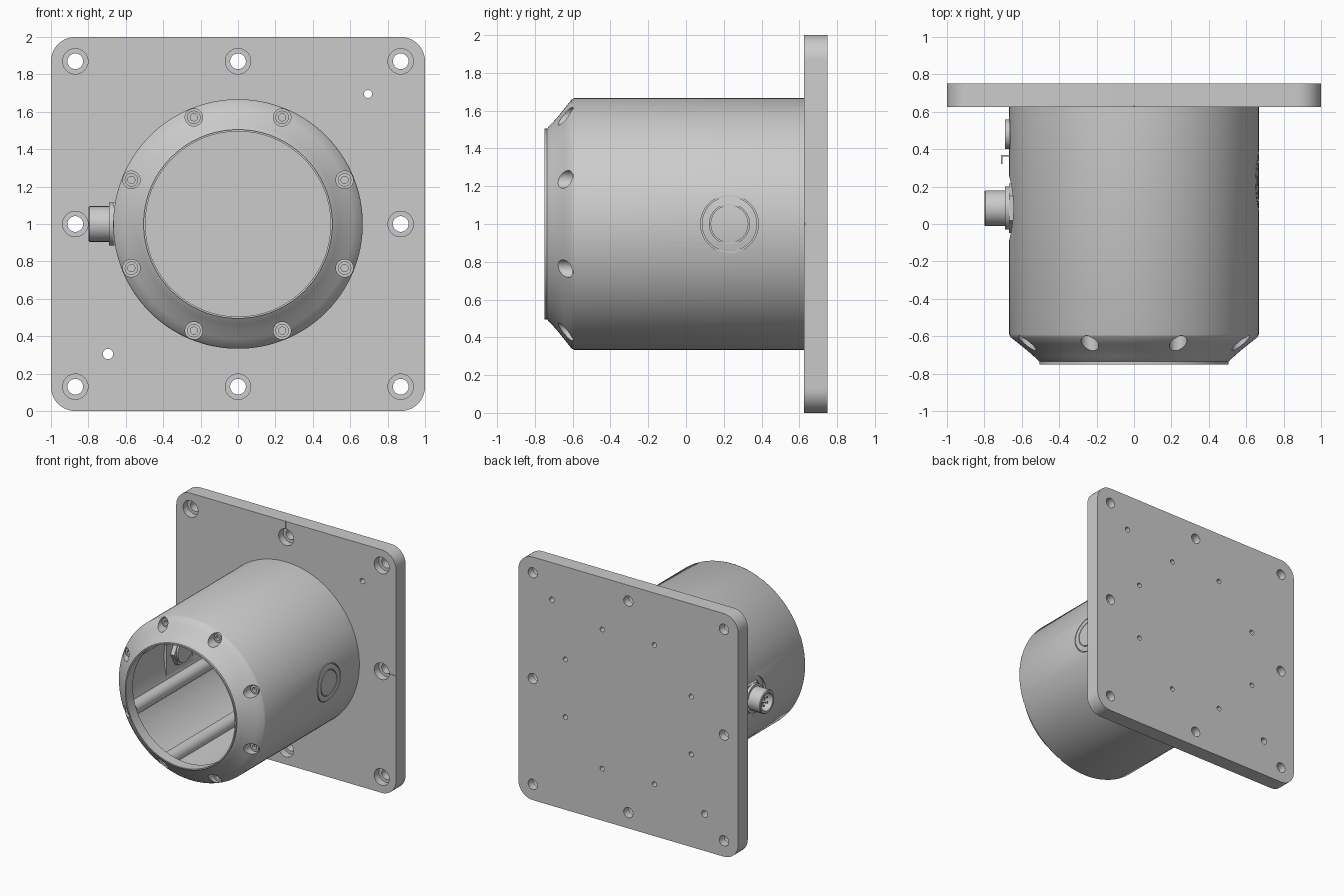
import bpy, bmesh, math
from mathutils import Vector, Matrix

if "Cube" in bpy.data.objects:
    bpy.data.objects.remove(bpy.data.objects["Cube"])

BOLT = [math.radians(22.5 + 45 * i) for i in range(8)]


def polar(r, y):
    return [(r * math.cos(a), y, 1 + r * math.sin(a)) for a in BOLT]


def finish(name, bm):
    bmesh.ops.recalc_face_normals(bm, faces=bm.faces)
    me = bpy.data.meshes.new(name)
    bm.to_mesh(me)
    bm.free()
    ob = bpy.data.objects.new(name, me)
    bpy.context.collection.objects.link(ob)
    return ob


def lathe(name, items):
    """Each item: (profile of (radius, offset), centre, axis, sides, ring?)."""
    bm = bmesh.new()
    for prof, c, axis, n, ring in items:
        rows = []
        for r, t in prof:
            row = []
            for i in range(n):
                a = 2 * math.pi * i / n
                u, v = r * math.cos(a), r * math.sin(a)
                p = (u, t, v) if axis == 'Y' else (t, u, v)
                row.append(bm.verts.new(Vector(c) + Vector(p)))
            rows.append(row)
        pairs = list(zip(rows, rows[1:]))
        if ring:
            pairs.append((rows[-1], rows[0]))
        else:
            bm.faces.new(rows[0])
            bm.faces.new(rows[-1])
        for a, b in pairs:
            for i in range(n):
                j = (i + 1) % n
                bm.faces.new((a[i], a[j], b[j], b[i]))
    return finish(name, bm)


def boxes(name, spans):
    bm = bmesh.new()
    for lo, hi in spans:
        lo, hi = Vector(lo), Vector(hi)
        m = Matrix.Translation((lo + hi) / 2) @ Matrix.Diagonal((*(hi - lo), 1))
        bmesh.ops.create_cube(bm, size=1, matrix=m)
    return finish(name, bm)


def combine(ob, other, op):
    mod = ob.modifiers.new("bool", 'BOOLEAN')
    mod.operation, mod.solver, mod.object = op, 'EXACT', other
    bpy.context.view_layer.objects.active = ob
    bpy.ops.object.modifier_apply(modifier=mod.name)
    bpy.data.objects.remove(other)


# mounting plate with rounded corners
bm = bmesh.new()
bmesh.ops.create_cube(bm, size=1, matrix=Matrix.Translation((0, 0.6875, 1))
                      @ Matrix.Diagonal((2, 0.125, 2, 1)))
edges = [e for e in bm.edges if abs(e.verts[0].co.y - e.verts[1].co.y) > 0.1]
bmesh.ops.bevel(bm, geom=edges, offset=0.13, segments=10, profile=0.5, affect='EDGES')
plate = finish("mounting_plate", bm)

# counterbored bolt holes, dowel holes and rear screw holes
bore = [(0.068, 0.6), (0.068, 0.685), (0.042, 0.685), (0.042, 0.8)]
holes = [(bore, (x, 0, 1 + z), 'Y', 32, False)
         for x in (-0.87, 0, 0.87) for z in (-0.87, 0, 0.87) if x or z]
for x, z, r in ((0.695, 1.695, 0.022), (-0.695, 0.305, 0.028)):
    holes.append(([(r, 0.6), (r, 0.8)], (x, 0, z), 'Y', 24, False))
holes += [([(0.02, 0.67), (0.02, 0.8)], p, 'Y', 20, False) for p in polar(0.62, 0)]
combine(plate, lathe("plate_holes", holes), 'DIFFERENCE')

# index grooves on the plate front
combine(plate, boxes("index_grooves", [((-0.004, 0.6, 1.94), (0.004, 0.63, 2.05)),
                                       ((0.938, 0.6, 0.996), (1.05, 0.63, 1.004))]), 'DIFFERENCE')

# hollow housing with a flared nose
body = lathe("housing", [([
    (0.667, 0.625), (0.667, -0.59), (0.66, -0.605), (0.615, -0.641), (0.57, -0.677),
    (0.535, -0.708), (0.515, -0.728), (0.505, -0.735), (0.505, -0.75), (0.495, -0.75),
    (0.495, -0.66), (0.61, -0.54), (0.61, 0.625)], (0, 0, 1), 'Y', 128, True)])

# screw bosses along the inner wall, and a flat pad behind the connector
combine(body, lathe("bosses", [([(0.055, -0.59), (0.055, 0.64)], p, 'Y', 32, False)
                               for p in polar(0.605, 0)]), 'UNION')
combine(body, boxes("connector_pad", [((-0.635, -0.09, 0.84), (-0.59, 0.26, 1.16))]), 'UNION')

# nose counterbores, connector spot face and round badge grooves
combine(body, lathe("nose_bores", [([(0.047, -0.8), (0.047, -0.57)], p, 'Y', 32, False)
                                   for p in polar(0.617, 0)]), 'DIFFERENCE')
combine(body, lathe("side_cuts", [
    ([(0.17, -0.8), (0.17, -0.645)], (0, 0.085, 1), 'X', 48, False),
    ([(0.146, 0.645), (0.153, 0.645), (0.153, 0.7), (0.146, 0.7)], (0, 0.23, 1), 'X', 64, True),
    ([(0.1, 0.652), (0.106, 0.652), (0.106, 0.7), (0.1, 0.7)], (0, 0.23, 1), 'X', 48, True),
]), 'DIFFERENCE')

# screw heads in the nose bores
lathe("nose_screws", [([(0.036, -0.565), (0.036, -0.6), (0.019, -0.6), (0.019, -0.575)],
                       p, 'Y', 24, False) for p in polar(0.617, 0)])

# side connector: nut, hollow shell, pins, inner lock nut
C = (0, 0.085, 1)
lathe("connector_nut", [([(0.132, -0.64), (0.132, -0.668)], C, 'X', 6, False),
                        ([(0.115, -0.66), (0.115, -0.69)], C, 'X', 40, False)])
lathe("connector_shell", [([(0.095, -0.54), (0.095, -0.795), (0.09, -0.8), (0.072, -0.8),
                            (0.072, -0.73), (0.058, -0.73), (0.058, -0.715)], C, 'X', 40, False)])
pins = [(0, 0.085 + 0.036 * math.cos(a), 1 + 0.036 * math.sin(a))
        for a in (2 * math.pi * i / 5 for i in range(5))]
lathe("connector_pins", [([(0.009, -0.71), (0.009, -0.78)], p, 'X', 12, False)
                         for p in pins])
lathe("connector_lock_nut", [([(0.12, -0.592), (0.12, -0.555)], C, 'X', 6, False)])

# low round plug and its small bent tab
lathe("side_plug", [([(0.1, -0.63), (0.1, -0.667), (0.078, -0.667), (0.078, -0.69)],
                     (0, 0.48, 1), 'X', 40, False)])
boxes("plug_tab", [((-0.71, 0.36, 0.97), (-0.65, 0.37, 1.03)),
                   ((-0.71, 0.32, 0.97), (-0.703, 0.37, 1.03))])

# smooth shading with crisp edges
for ob in bpy.context.scene.objects:
    ob.select_set(True)
bpy.context.view_layer.objects.active = body
bpy.ops.object.shade_smooth_by_angle(angle=math.radians(30))
